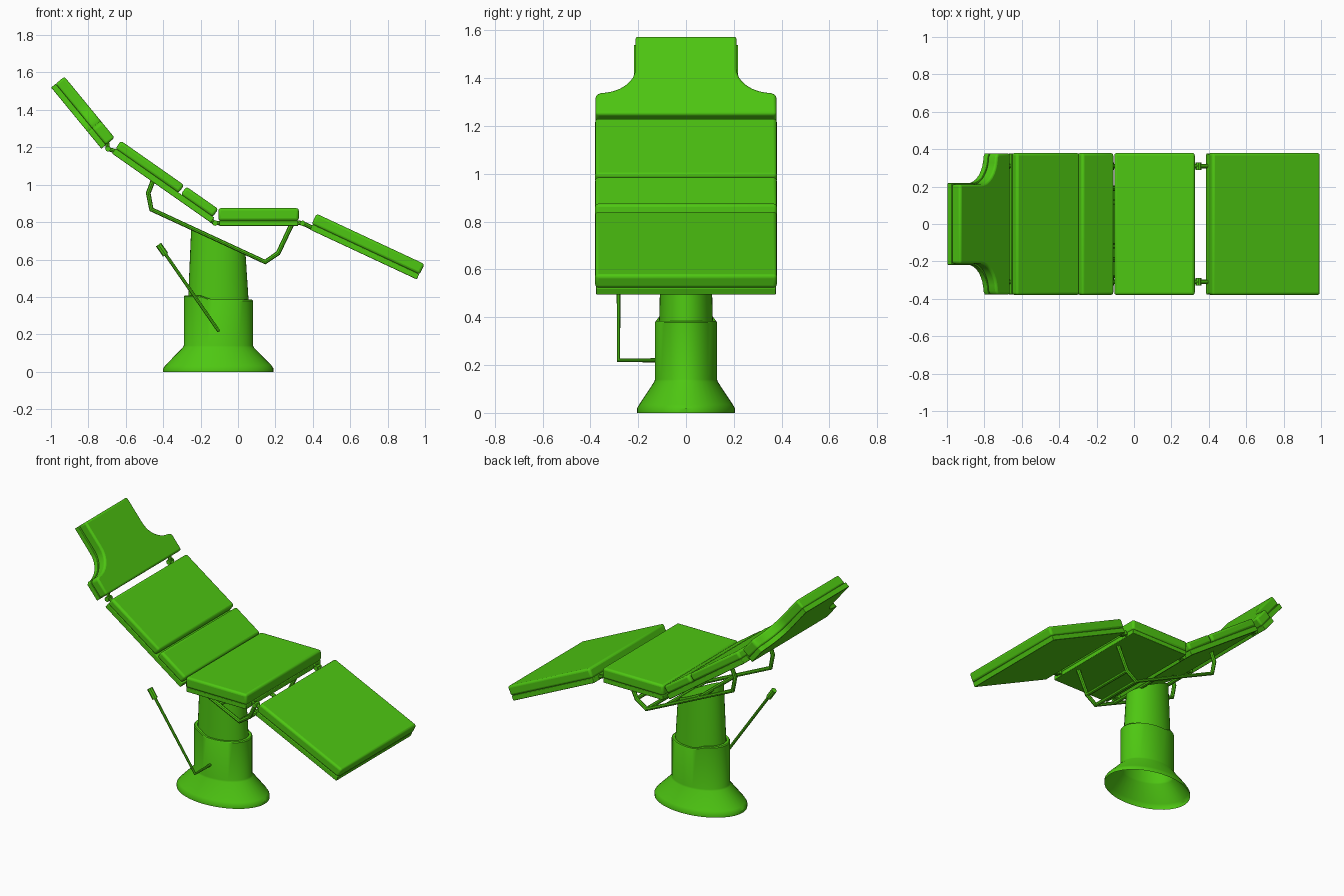
import bpy, bmesh, math
from mathutils import Matrix, Vector

if "Cube" in bpy.data.objects:
    bpy.data.objects.remove(bpy.data.objects["Cube"])

green = bpy.data.materials.new("green")
green.diffuse_color = (0.076, 0.57, 0.006, 1)
green.use_nodes = True
green.node_tree.nodes["Principled BSDF"].inputs["Base Color"].default_value = green.diffuse_color


def finish(ob, smooth=35):
    bpy.ops.object.select_all(action='DESELECT')
    ob.select_set(True)
    bpy.context.view_layer.objects.active = ob
    if ob.type == 'CURVE':
        bpy.ops.object.convert(target='MESH')
        ob = bpy.context.object
    ob.data.materials.clear()
    ob.data.materials.append(green)
    bpy.ops.object.shade_smooth_by_angle(angle=math.radians(smooth))
    return ob


def from_bmesh(name, bm):
    bmesh.ops.recalc_face_normals(bm, faces=bm.faces)
    me = bpy.data.meshes.new(name)
    bm.to_mesh(me)
    bm.free()
    ob = bpy.data.objects.new(name, me)
    bpy.context.collection.objects.link(ob)
    return ob


def slab(name, frame, outline, d0, d1, bevel):
    """Prism of an (s, y) outline between depths d0 and d1 in a tilted frame."""
    ox, oz, angle = frame
    bm = bmesh.new()
    low = [bm.verts.new((s, y, d0)) for s, y in outline]
    top = [bm.verts.new((s, y, d1)) for s, y in outline]
    n = len(outline)
    bm.faces.new(low[::-1])
    bm.faces.new(top)
    for i in range(n):
        j = (i + 1) % n
        bm.faces.new((low[i], low[j], top[j], top[i]))
    bm.transform(Matrix.Translation((ox, 0, oz)) @ Matrix.Rotation(math.radians(angle), 4, 'Y'))
    ob = from_bmesh(name, bm)
    mod = ob.modifiers.new("bevel", 'BEVEL')
    mod.width, mod.segments = bevel, 3
    mod.limit_method, mod.angle_limit = 'ANGLE', math.radians(40)
    return finish(ob)


def rect(s0, s1, w):
    return [(s0, -w), (s1, -w), (s1, w), (s0, w)]


def tube(name, pts, r, sides=2):
    cu = bpy.data.curves.new(name, 'CURVE')
    cu.dimensions = '3D'
    cu.bevel_depth, cu.bevel_resolution, cu.use_fill_caps = r, sides, True
    sp = cu.splines.new('POLY')
    sp.points.add(len(pts) - 1)
    for p, co in zip(sp.points, pts):
        p.co = (*co, 1)
    ob = bpy.data.objects.new(name, cu)
    bpy.context.collection.objects.link(ob)
    return finish(ob)


def loft(name, rings, cx=-0.105, n=40, cap=True):
    """Stack of elliptical rings (rx, ry, z) where z may depend on x."""
    bm = bmesh.new()
    prev = None
    for rx, ry, z in rings:
        ring = []
        for i in range(n):
            a = math.tau * i / n
            x = cx + rx * math.cos(a)
            ring.append(bm.verts.new((x, ry * math.sin(a), z(x) if callable(z) else z)))
        if prev:
            for i in range(n):
                j = (i + 1) % n
                bm.faces.new((prev[i], prev[j], ring[j], ring[i]))
        prev = ring
    if cap:
        bm.faces.new(prev)
    return finish(from_bmesh(name, bm))


# pedestal: flared hollow foot, lower sleeve with stepped rim, slanted upper column
def rim(x):
    t = min(max((x + 0.20) / 0.06, 0), 1)
    return 0.408 - 0.023 * t


def slant(x):
    return 0.636 - 0.468 * (x - 0.04)


loft("pedestal_base", [(0.295, 0.205, 0), (0.295, 0.205, 0.018), (0.283, 0.196, 0.035),
                       (0.19, 0.133, 0.13), (0.185, 0.13, 0.14),
                       (0.185, 0.13, lambda x: rim(x) - 0.006), (0.18, 0.126, rim),
                       (0.163, 0.113, rim)], cap=False)
loft("pedestal_column", [(0.163, 0.113, 0.36), (0.145, 0.104, slant)])

# seat, leg rest and back: board plus cushion each
W = 0.38
seat, leg, back, head = (-0.105, 0.875, 0), (0.42, 0.845, 25), (-0.626, 1.235, 35), (-0.928, 1.578, 50.6)
slab("seat_cushion", seat, rect(0, 0.43, W), -0.068, 0, 0.014)
slab("seat_board", seat, rect(0.004, 0.427, W - 0.004), -0.095, -0.066, 0.004)
slab("leg_cushion", leg, rect(0, 0.637, W), -0.062, 0, 0.014)
slab("leg_board", leg, rect(0.004, 0.634, W - 0.004), -0.092, -0.06, 0.004)
slab("back_upper_cushion", back, rect(0, 0.413, W), -0.052, 0, 0.014)
slab("back_lower_cushion", back, rect(0.427, 0.636, W), -0.052, 0, 0.014)
slab("back_board", back, rect(0.0, 0.645, W - 0.004), -0.083, -0.05, 0.004)


# headrest: narrow top flaring with a concave curve to the shoulders
def head_outline(grow):
    half = [(0, 0.212 + grow), (0.17, 0.212 + grow)]
    for i in range(1, 9):
        a = math.radians(88 * i / 8)
        half.append((0.17 + 0.135 * math.sin(a), 0.212 + grow + 0.15 * (1 - math.cos(a))))
    half += [(0.316, 0.378), (0.423, 0.378)]
    return [(s, -y) for s, y in half] + half[::-1]


slab("head_cushion", head, head_outline(0), -0.062, 0, 0.012)
slab("head_board", head, head_outline(0.006), -0.092, -0.06, 0.003)

# mirrored under-frame rails and hinge links
rail = [(-0.455, 1.02), (-0.48, 0.955), (-0.463, 0.868), (0.145, 0.587), (0.215, 0.635), (0.288, 0.79)]
for side, sy in (("left", 1), ("right", -1)):
    tube("frame_rail_" + side, [(x, sy * 0.19, z) for x, z in rail], 0.013)
    y = sy * 0.31
    tube("leg_hinge_" + side, [(0.30, y, 0.80), (0.345, y, 0.794), (0.41, y, 0.764)], 0.012)
    tube("head_hinge_" + side, [(-0.66, y, 1.18), (-0.695, y, 1.192), (-0.70, y, 1.225)], 0.012)
    tube("back_hinge_" + side, [(-0.15, y, 0.815), (-0.125, y, 0.795), (-0.08, y, 0.795)], 0.012)
    for name, x, z in (("leg", 0.345, 0.794), ("head", -0.695, 1.192), ("back", -0.122, 0.795)):
        tube(f"{name}_pivot_{side}", [(x, y - 0.02, z), (x, y + 0.02, z)], 0.015)

# frame cross bars
for i, (x, z) in enumerate([(0.145, 0.587), (0.215, 0.635), (0.0, 0.654), (-0.22, 0.756)]):
    tube(f"frame_cross_bar_{i + 1}", [(x, -0.19, z), (x, 0.19, z)], 0.012)

# height lever with grip
tube("lever", [(-0.105, -0.10, 0.22), (-0.105, -0.282, 0.22), (-0.42, -0.282, 0.675)], 0.009)
tube("lever_grip", [(-0.387, -0.282, 0.625), (-0.425, -0.282, 0.68)], 0.017)
